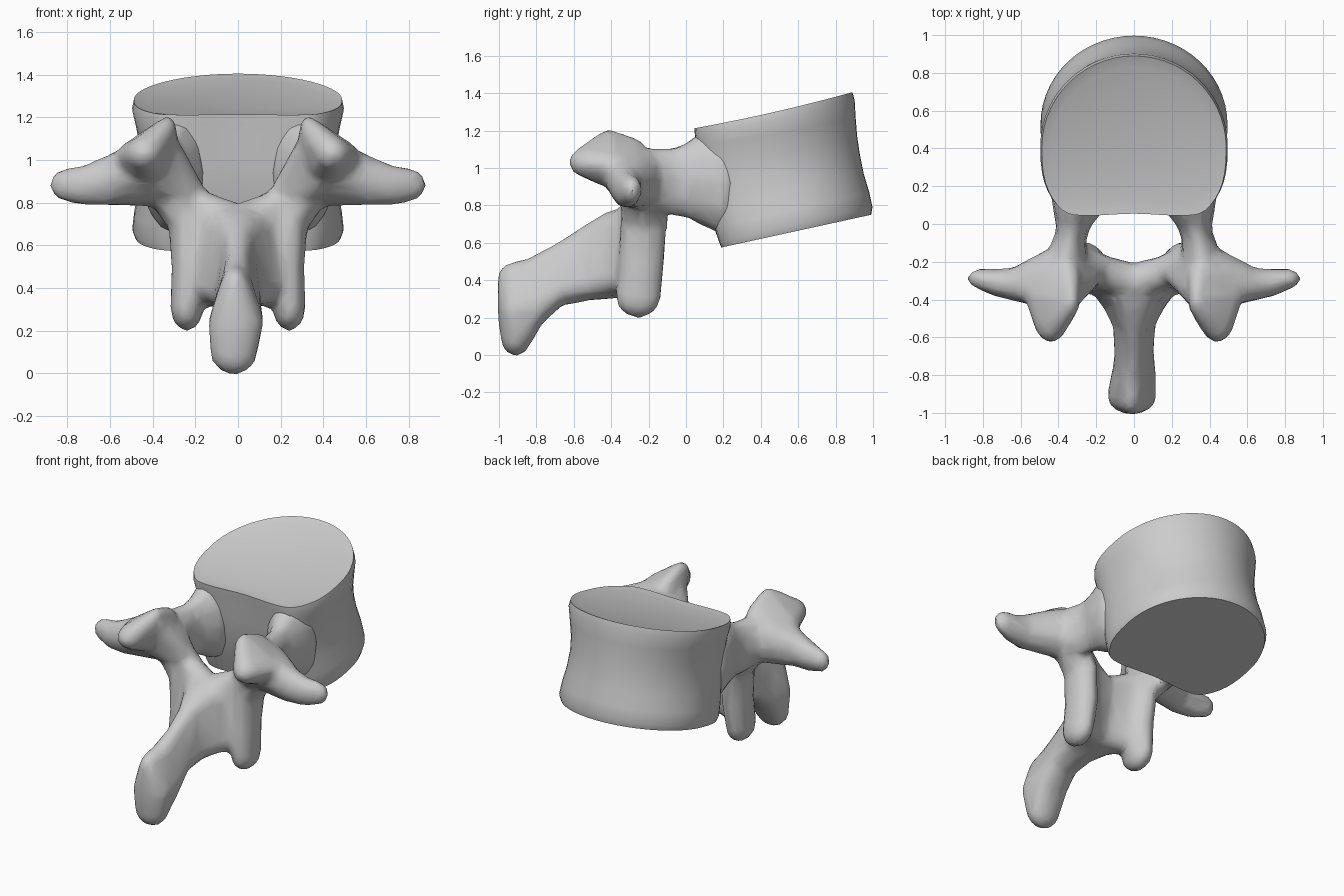
import bpy, bmesh
from math import sin, cos, pi, radians, copysign
from mathutils import Matrix, Vector

cube = bpy.data.objects.get("Cube")
if cube:
    bpy.data.objects.remove(cube, do_unlink=True)

GREY = (0.6, 0.6, 0.6, 1.0)
bone = bpy.data.materials.new("bone_grey")
bone.use_nodes = True
bone.diffuse_color = GREY
bone.node_tree.nodes["Principled BSDF"].inputs["Base Color"].default_value = GREY


def make_object(name, bm):
    mesh = bpy.data.meshes.new(name)
    bmesh.ops.recalc_face_normals(bm, faces=bm.faces)
    bm.to_mesh(mesh)
    bm.free()
    obj = bpy.data.objects.new(name, mesh)
    bpy.context.collection.objects.link(obj)
    mesh.materials.append(bone)
    return obj


def activate(obj):
    bpy.ops.object.select_all(action='DESELECT')
    obj.select_set(True)
    bpy.context.view_layer.objects.active = obj


def add_hull(target, blobs, side=1):
    """Add the convex hull of several ellipsoids, each (centre, radii)."""
    bm = bmesh.new()
    for centre, radii in blobs:
        place = Matrix.Translation(Vector(centre)) @ Matrix.Diagonal((*radii, 1))
        bmesh.ops.create_icosphere(bm, subdivisions=2, radius=1, matrix=place)
    bmesh.ops.delete(bm, geom=bm.faces[:] + bm.edges[:], context='EDGES_FACES')
    bmesh.ops.convex_hull(bm, input=bm.verts[:])
    bmesh.ops.delete(bm, geom=[v for v in bm.verts if not v.link_faces], context='VERTS')
    for v in bm.verts:
        v.co.x *= side
    bmesh.ops.recalc_face_normals(bm, faces=bm.faces)
    temp = bpy.data.meshes.new("temporary")
    bm.to_mesh(temp)
    bm.free()
    target.from_mesh(temp)
    bpy.data.meshes.remove(temp)


def add_chain(target, stations, side=1):
    """Hull each neighbouring pair of stations; a station is a list of blobs."""
    for a, b in zip(stations, stations[1:]):
        add_hull(target, a + b, side)


# Vertebral body: waisted, tilted rings (back y, back z, front y, front z, half width)
SEGMENTS = 56
RINGS = [
    (.12, .56, .99, .75, .482),
    (.11, .59, .997, .79, .495),
    (.08, .67, .98, .87, .486),
    (.05, .76, .95, .97, .468),
    (.02, .88, .93, 1.07, .457),
    (.0, 1.0, .915, 1.17, .462),
    (-.01, 1.1, .907, 1.27, .48),
    (-.02, 1.16, .902, 1.36, .496),
    (-.025, 1.2, .89, 1.405, .488),
    (.05, 1.2, .83, 1.375, .43),
]
bm = bmesh.new()
loops = []
for k, (back, z_back, front, z_front, width) in enumerate(RINGS):
    span = front - back
    middle = back + span * .47
    loop = []
    for i in range(SEGMENTS):
        c, s = cos(2 * pi * i / SEGMENTS), sin(2 * pi * i / SEGMENTS)
        if s >= 0:
            x, y = width * c, middle + (front - middle) * s
        else:
            # Squarer rear half with a hollow for the canal
            x = width * copysign(abs(c) ** .74, c)
            y = middle - (middle - back) * abs(s) ** .74
            y += .08 * max(0, 1 - (x / .36) ** 2)
        t = (y - back) / span
        sag = .06 * t * (1 - t) * k / len(RINGS)
        loop.append(bm.verts.new((x, y, z_back + (z_front - z_back) * t - sag)))
    loops.append(loop)
for low, high in zip(loops, loops[1:]):
    for i in range(SEGMENTS):
        j = (i + 1) % SEGMENTS
        bm.faces.new((low[i], low[j], high[j], high[i]))
bm.faces.new(loops[0][::-1])
bm.faces.new(loops[-1])
body = make_object("vertebral_body", bm)
activate(body)
bpy.ops.object.shade_smooth_by_angle(angle=radians(35))

# Arch and processes, fused into one surface
arch = bmesh.new()
for side in (1, -1):
    # Pedicle, flaring into the body
    add_chain(arch, [
        [((.3, .2, .92), (.15, .1, .28))],
        [((.295, .09, .945), (.14, .07, .26))],
        [((.32, .01, .935), (.095, .07, .205))],
        [((.335, -.07, .925), (.085, .08, .185))],
        [((.365, -.22, .94), (.115, .1, .165))],
    ], side)
    # Transverse process
    add_chain(arch, [
        [((.42, -.26, .94), (.14, .13, .16)), ((.48, -.37, .96), (.09, .07, .11))],
        [((.63, -.32, .9), (.07, .09, .115))],
        [((.73, -.31, .88), (.06, .075, .095))],
        [((.81, -.29, .885), (.075, .055, .078))],
    ], side)
    # Superior articular process
    add_hull(arch, [
        ((.4, -.25, .96), (.13, .08, .14)),
        ((.33, -.41, 1.13), (.045, .08, .08)),
        ((.345, -.28, 1.085), (.065, .07, .075)),
        ((.44, -.54, 1.03), (.085, .09, .08)),
        ((.48, -.38, 1.01), (.1, .09, .08)),
    ], side)
    # Web from the superior facet down to the lamina
    add_hull(arch, [
        ((.33, -.38, 1.06), (.055, .07, .08)),
        ((.3, -.24, .93), (.075, .08, .12)),
        ((.215, -.25, .83), (.07, .07, .08)),
        ((.38, -.36, .92), (.07, .07, .08)),
    ], side)
    # Inferior articular process
    add_chain(arch, [
        [((.36, -.22, .91), (.1, .13, .13))],
        [((.245, -.225, .72), (.085, .13, .1))],
        [((.225, -.24, .5), (.09, .125, .1))],
        [((.24, -.255, .31), (.08, .125, .115))],
    ], side)
    # Lamina, bowed around the canal
    add_chain(arch, [
        [((.24, -.22, .8), (.08, .09, .1)), ((.21, -.26, .41), (.08, .1, .1))],
        [((.14, -.265, .75), (.06, .095, .1)), ((.12, -.3, .41), (.07, .09, .1))],
        [((0, -.31, .695), (.05, .105, .105)), ((0, -.34, .41), (.06, .09, .1))],
    ], side)

# Spinous process
add_chain(arch, [
    [((0, -.32, .69), (.19, .06, .1)), ((0, -.34, .4), (.24, .06, .095))],
    [((0, -.41, .68), (.12, .06, .09)), ((0, -.42, .4), (.175, .06, .1))],
    [((0, -.54, .61), (.07, .06, .08)), ((0, -.52, .38), (.12, .06, .09))],
    [((0, -.7, .51), (.06, .06, .08)), ((0, -.68, .35), (.11, .06, .09))],
    [((-.01, -.83, .45), (.065, .06, .07)), ((0, -.8, .25), (.125, .06, .1))],
    [((-.015, -.92, .415), (.065, .09, .085)), ((-.01, -.915, .24), (.135, .095, .1)),
     ((-.02, -.91, .1), (.115, .085, .11))],
])

posterior = make_object("posterior_arch", arch)
activate(posterior)
remesh = posterior.modifiers.new("fuse", 'REMESH')
remesh.mode = 'VOXEL'
remesh.voxel_size = .02
smooth = posterior.modifiers.new("soften", 'SMOOTH')
smooth.factor = .5
smooth.iterations = 8
reduce = posterior.modifiers.new("reduce", 'DECIMATE')
reduce.ratio = .12
for modifier in [m.name for m in posterior.modifiers]:
    bpy.ops.object.modifier_apply(modifier=modifier)
bpy.ops.object.shade_smooth_by_angle(angle=radians(35))
